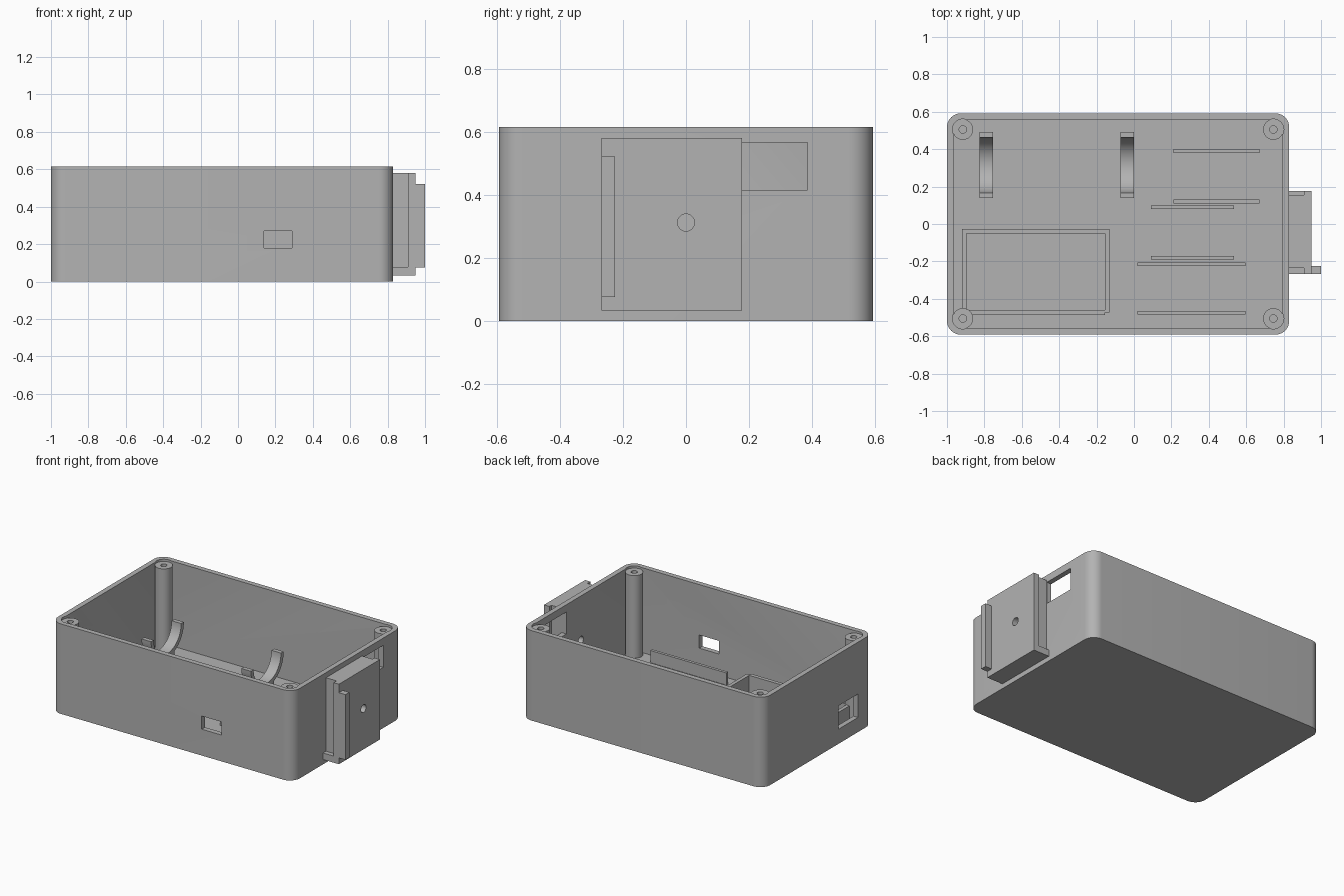
import bpy, bmesh
from math import sin, cos, pi, radians
from mathutils import Vector

cube = bpy.data.objects.get("Cube")
if cube:
    bpy.data.objects.remove(cube)

grey = bpy.data.materials.new("matte_grey")
grey.use_nodes = True
COLOUR = (0.45, 0.45, 0.45, 1)
grey.diffuse_color = COLOUR
grey.node_tree.nodes["Principled BSDF"].inputs["Base Color"].default_value = COLOUR


def arc(cx, cy, r, start, end, n):
    steps = [radians(start + (end - start) * i / n) for i in range(n + 1)]
    return [(cx + r * cos(a), cy + r * sin(a)) for a in steps]


def circle(cx, cy, r, n=32):
    return arc(cx, cy, r, 0, 360, n)[:-1]


def rounded_rect(x0, x1, y0, y1, r):
    corners = ((x1 - r, y1 - r), (x0 + r, y1 - r), (x0 + r, y0 + r), (x1 - r, y0 + r))
    return [p for i, c in enumerate(corners) for p in arc(*c, r, 90 * i, 90 * i + 90, 10)]


def prism(name, outline, lo, hi, axis="z"):
    """Extrude a 2D outline along z (outline x, y) or along x (outline y, z)."""
    bm = bmesh.new()
    place = (lambda p: (p[0], p[1], lo)) if axis == "z" else (lambda p: (lo, p[0], p[1]))
    face = bm.faces.new([bm.verts.new(place(p)) for p in outline])
    new = bmesh.ops.extrude_face_region(bm, geom=[face])["geom"]
    shift = Vector((0, 0, hi - lo)) if axis == "z" else Vector((hi - lo, 0, 0))
    bmesh.ops.translate(bm, vec=shift, verts=[v for v in new if isinstance(v, bmesh.types.BMVert)])
    bmesh.ops.recalc_face_normals(bm, faces=bm.faces)
    mesh = bpy.data.meshes.new(name)
    bm.to_mesh(mesh)
    bm.free()
    mesh.materials.append(grey)
    ob = bpy.data.objects.new(name, mesh)
    bpy.context.collection.objects.link(ob)
    return ob


def box(name, x0, x1, y0, y1, z0, z1):
    return prism(name, [(x0, y0), (x1, y0), (x1, y1), (x0, y1)], z0, z1)


def cut(target, *cutters):
    """Subtract the cutters one by one, then remove them."""
    for cutter in cutters:
        mod = target.modifiers.new("cut", "BOOLEAN")
        mod.operation, mod.solver, mod.object = "DIFFERENCE", "EXACT", cutter
        graph = bpy.context.evaluated_depsgraph_get()
        graph.update()
        mesh = bpy.data.meshes.new_from_object(target.evaluated_get(graph))
        target.modifiers.clear()
        target.data = mesh
        bpy.data.objects.remove(cutter)


# Main dimensions
HEIGHT, FLOOR = 0.615, 0.035
X0, X1, Y = -1.0, 0.83, 0.592
WALL = 0.035
POSTS = [(x, y) for x in (-0.915, 0.745) for y in (-0.505, 0.505)]

# Cavity, with solid screw posts left standing in its corners
cavity = box("cavity", X0 + WALL, X1 - WALL, -Y + WALL, Y - WALL, FLOOR, 1)
for px, py in POSTS:
    sx, sy = (1 if px > 0 else -1), (1 if py > 0 else -1)
    xs = sorted((px - sx * 0.02, px + sx * 0.2))
    ys = sorted((py - sy * 0.02, py + sy * 0.2))
    cut(cavity, prism("post", circle(px, py, 0.055), -1, 2), box("fill", *xs, *ys, -1, 2))

# Open case with screw holes and ports
case = prism("case", rounded_rect(X0, X1, -Y, Y, 0.075), 0, HEIGHT)
cut(case, cavity)
for px, py in POSTS:
    cut(case, prism("recess", circle(px, py, 0.056), HEIGHT - 0.015, 1),
        prism("screw_hole", circle(px, py, 0.02, 20), 0.3, 1))
cut(case,
    box("front_port", 0.14, 0.29, -0.7, -0.5, 0.18, 0.27),
    box("end_port", -1.1, -0.94, -0.43, -0.22, 0.10, 0.26),
    box("cable_port", 0.75, 0.9, 0.157, 0.385, 0.415, 0.565),
    prism("bolt_hole", circle(0, 0.312, 0.027), 0.7, 0.9, "x"))

# Mounting bracket: narrow neck, wide plate, bottom stop and side lip
plate = box("bracket_plate", 0.91, 0.95, -0.267, 0.177, 0.033, 0.58)
neck = box("bracket_neck", X1 - 0.005, 0.91, -0.235, 0.155, 0.078, 0.58)
for part in (plate, neck):
    cut(part, prism("bolt_hole", circle(0, 0.312, 0.027), 0.7, 1.1, "x"))
box("bracket_stop", X1 - 0.005, 0.91, -0.267, 0.177, 0.033, 0.078)
box("bracket_lip", 0.95, 1.0, -0.267, -0.225, 0.076, 0.522)

# Low walls of the square compartment
BASE, TOP = FLOOR - 0.005, 0.15
box("compartment_back", -0.92, -0.13, -0.052, -0.026, BASE, TOP)
box("compartment_front", -0.89, -0.155, -0.487, -0.461, BASE, TOP)
box("compartment_left", -0.155, -0.13, -0.472, -0.052, BASE, TOP)
box("compartment_right", -0.92, -0.895, -0.472, -0.052, BASE, TOP)

# Pairs of board rails on the floor
for x0, x1, ys in ((0.21, 0.67, (0.39, 0.12)),
                   (0.09, 0.535, (0.09, -0.18)),
                   (0.02, 0.595, (-0.215, -0.475))):
    for y in ys:
        box("board_rail", x0, x1, y - 0.01, y + 0.01, BASE, 0.118)

# Curved cradles
for x in (-0.79, -0.035):
    outer = arc(0.315, 0.26, 0.177, 180, 360, 24)
    inner = arc(0.315, 0.26, 0.148, 360, 180, 24)
    prism("cradle", outer + inner, x - 0.036, x + 0.036, "x")
    box("cradle_foot", x - 0.036, x + 0.036, 0.24, 0.39, BASE, 0.105)

# Smooth curved walls, keep edges crisp
for ob in bpy.context.collection.objects:
    if ob.type == "MESH" and ob.data.materials and ob.data.materials[0] == grey:
        ob.data.shade_smooth()
        ob.data.set_sharp_from_angle(angle=radians(30))
